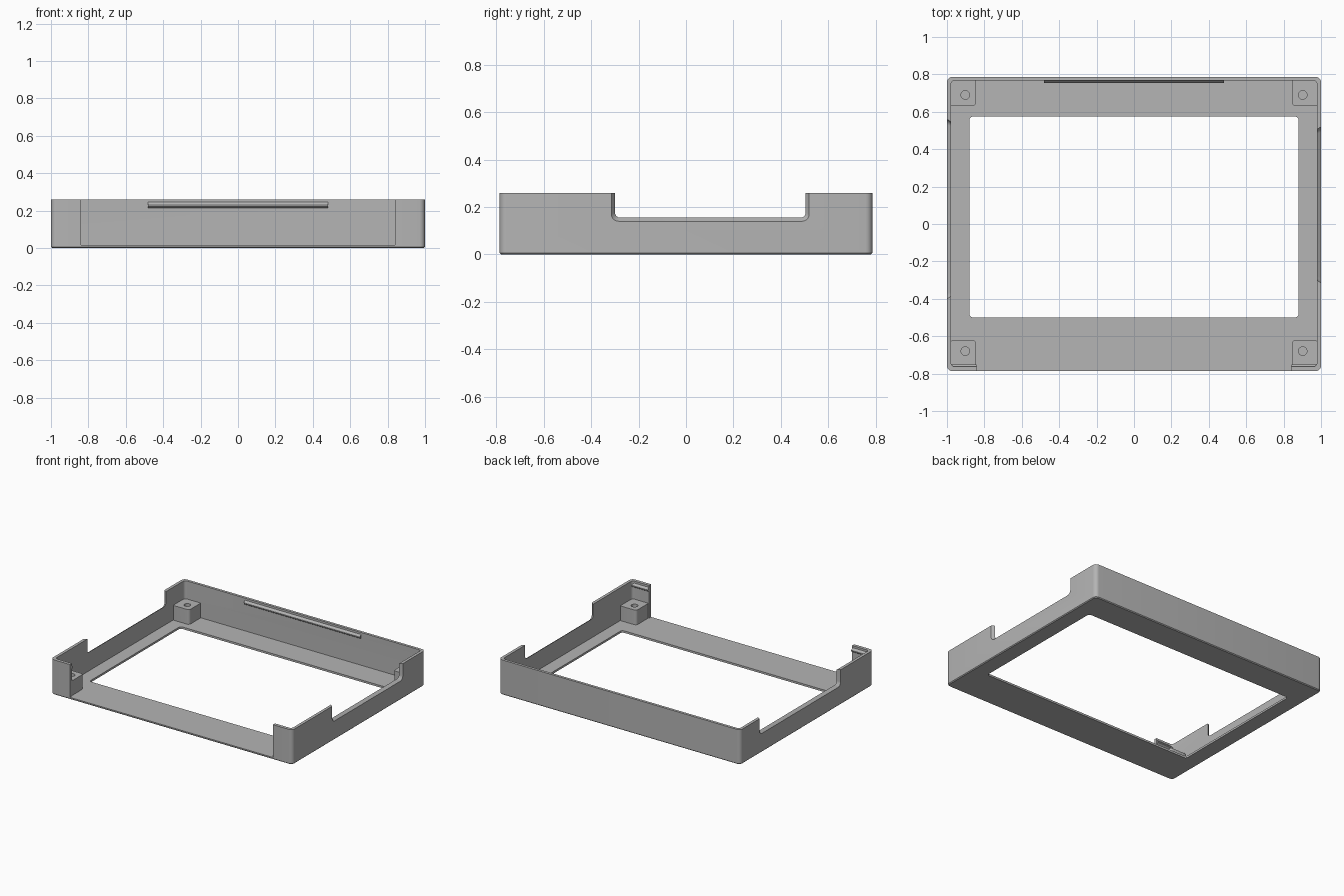
import bpy, bmesh, math
from mathutils import Vector

cube = bpy.data.objects.get("Cube")
if cube:
    bpy.data.objects.remove(cube, do_unlink=True)

# Single plastic colour
grey = bpy.data.materials.new("grey_plastic")
grey.use_nodes = True
colour = (0.46, 0.46, 0.46, 1)
grey.diffuse_color = colour
grey.node_tree.nodes["Principled BSDF"].inputs["Base Color"].default_value = colour

WIDTH, DEPTH, HEIGHT = 1.0, 0.787, 0.26    # half width, half depth, full height
FLOOR = 0.015
INNER_X, INNER_FRONT, INNER_BACK = 0.978, -0.763, 0.767


def rounded(a0, a1, b0, b1, r, steps=6):
    """Rounded rectangle as a list of 2D points."""
    pts = []
    corners = [(a1 - r, b1 - r), (a0 + r, b1 - r), (a0 + r, b0 + r), (a1 - r, b0 + r)]
    for q, (ca, cb) in enumerate(corners):
        for i in range(steps + 1):
            t = math.pi / 2 * (q + i / steps)
            pts.append((ca + r * math.cos(t), cb + r * math.sin(t)))
    return pts


def loft(name, rings):
    """Closed solid through rings of equal point count."""
    bm = bmesh.new()
    rows = [[bm.verts.new(Vector(p)) for p in ring] for ring in rings]
    n = len(rows[0])
    for low, high in zip(rows, rows[1:]):
        for i in range(n):
            j = (i + 1) % n
            bm.faces.new((low[i], low[j], high[j], high[i]))
    bm.faces.new(rows[0][::-1])
    bm.faces.new(rows[-1])
    bmesh.ops.recalc_face_normals(bm, faces=bm.faces)
    mesh = bpy.data.meshes.new(name)
    bm.to_mesh(mesh)
    bm.free()
    mesh.materials.append(grey)
    obj = bpy.data.objects.new(name, mesh)
    bpy.context.collection.objects.link(obj)
    return obj


def prism(name, outline, z0, z1):
    return loft(name, [[(x, y, z) for x, y in outline] for z in (z0, z1)])


def combine(target, tool, operation):
    """Apply a boolean and discard the tool."""
    tool.hide_render = True
    mod = target.modifiers.new("boolean", 'BOOLEAN')
    mod.operation = operation
    mod.solver = 'EXACT'
    mod.object = tool
    bpy.context.view_layer.objects.active = target
    bpy.ops.object.modifier_apply(modifier=mod.name)
    bpy.data.objects.remove(tool, do_unlink=True)


# Tray body with a softened bottom edge
c = 0.006
outer = rounded(-WIDTH, WIDTH, -DEPTH, DEPTH, 0.03)
foot = rounded(-WIDTH + c, WIDTH - c, -DEPTH + c, DEPTH - c, 0.03 - c)
frame = loft("bezel_frame", [[(x, y, z) for x, y in ring]
                             for ring, z in ((foot, 0), (outer, c), (outer, HEIGHT))])

# Hollow interior, screen window and open front
combine(frame, prism("cavity", rounded(-INNER_X, INNER_X, INNER_FRONT, INNER_BACK, 0.02),
                     FLOOR, 0.5), 'DIFFERENCE')
combine(frame, prism("window", rounded(-0.88, 0.88, -0.5, 0.575, 0.02), -0.1, 0.1), 'DIFFERENCE')
combine(frame, prism("front_gap", [(-0.84, -0.9), (0.84, -0.9), (0.84, -0.7), (-0.84, -0.7)],
                     FLOOR, 0.5), 'DIFFERENCE')


# Side notches, flaring outwards
def side_notch(side, y0, y1, z0):
    rings = []
    for x in (0.95, 1.02):
        g = 0.015 * (x - WIDTH) / (WIDTH - INNER_X)
        rings.append([(side * x, y, z) for y, z in
                      rounded(y0 - g, y1 + g, z0 - g, 0.6, 0.03 + g * 0.5)])
    combine(frame, loft("side_notch", rings), 'DIFFERENCE')


side_notch(1, -0.315, 0.52, 0.14)
side_notch(-1, -0.4, 0.56, 0.14)

# Corner screw bosses with blind holes
for sx in (-1, 1):
    for y0, y1, hole_y in ((0.63, 0.775, 0.69), (-0.775, -0.62, -0.68)):
        xs = sorted((sx * 0.845, sx * 0.985))
        combine(frame, prism("boss", rounded(*xs, y0, y1, 0.02), 0.008, 0.125), 'UNION')
        hole = [(sx * 0.902 + 0.023 * math.cos(t * math.pi / 12),
                 hole_y + 0.023 * math.sin(t * math.pi / 12)) for t in range(24)]
        combine(frame, prism("screw_hole", hole, 0.03, 0.2), 'DIFFERENCE')


# Snap ridges on the inside of the back wall and front corners
def snap_ridge(name, x0, x1, wall):
    s = 1 if wall > 0 else -1
    profile = [(wall + s * 0.008, 0.213), (wall, 0.213), (wall - s * 0.013, 0.222),
               (wall - s * 0.013, 0.23), (wall, 0.245), (wall + s * 0.008, 0.245)]
    return loft(name, [[(x, y, z) for y, z in profile] for x in (x0, x1)])


snap_ridge("back_snap_ridge", -0.48, 0.48, INNER_BACK)
snap_ridge("front_left_snap_ridge", 0.842, 0.985, INNER_FRONT)
snap_ridge("front_right_snap_ridge", -0.985, -0.842, INNER_FRONT)

# Smooth the rounded corners, keep hard edges
bpy.ops.object.select_all(action='DESELECT')
frame.select_set(True)
bpy.context.view_layer.objects.active = frame
bpy.ops.object.shade_smooth_by_angle(angle=math.radians(30))
